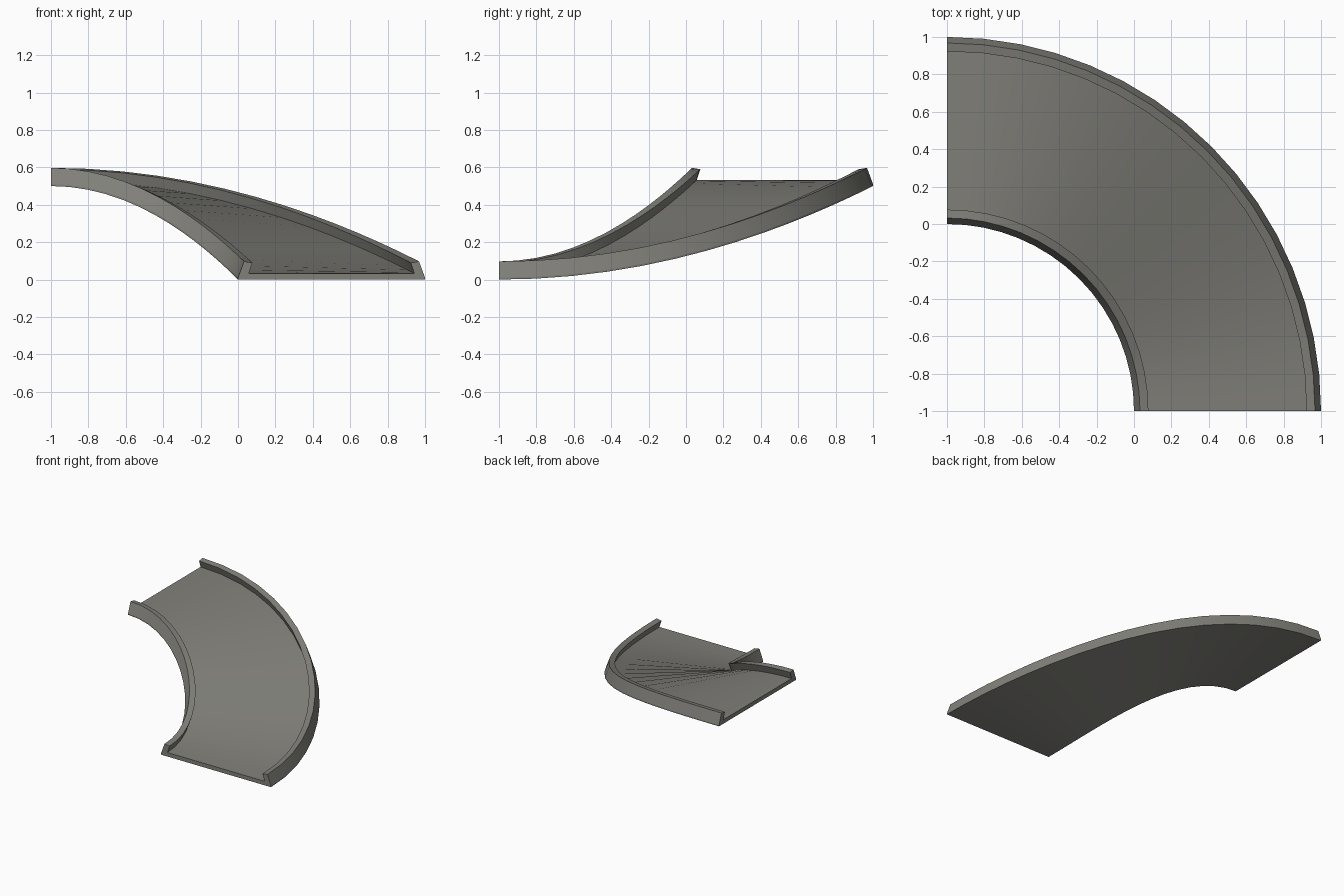
import bpy, bmesh, math

if "Cube" in bpy.data.objects:
    bpy.data.objects.remove(bpy.data.objects["Cube"])

SEGMENTS = 16       # steps around the quarter turn
RISE = 0.5          # climb from the low end to the high end
MID = 1.5           # radius of the track centre line

grey = bpy.data.materials.new("warm_grey")
grey.diffuse_color = (0.22, 0.217, 0.195, 1)
grey.use_nodes = True
grey.node_tree.nodes["Principled BSDF"].inputs["Base Color"].default_value = grey.diffuse_color

# Half cross-section (offset from the centre line, height): base, leaning kerb, floor
half = [(0.5, 0.0), (0.5, 0.01), (0.468, 0.097), (0.423, 0.09), (0.442, 0.033)]
profile = half + [(-u, z) for u, z in reversed(half)]

# Sweep the section around the corner (-1, -1), easing the climb at both ends
bm = bmesh.new()
rings = []
for i in range(SEGMENTS + 1):
    a = math.pi / 2 * i / SEGMENTS
    lift = RISE * math.sin(a) ** 2
    rings.append([bm.verts.new((-1 + (MID + u) * math.cos(a),
                                -1 + (MID + u) * math.sin(a), z + lift))
                  for u, z in profile])
n = len(profile)
for r0, r1 in zip(rings, rings[1:]):
    for j in range(n):
        k = (j + 1) % n
        bm.faces.new((r0[j], r0[k], r1[k], r1[j]))
# End caps
bm.faces.new(rings[0])
bm.faces.new(rings[-1])
bmesh.ops.recalc_face_normals(bm, faces=bm.faces)

mesh = bpy.data.meshes.new("curved_ramp")
bm.to_mesh(mesh)
bm.free()
mesh.materials.append(grey)
ramp = bpy.data.objects.new("curved_ramp", mesh)
bpy.context.collection.objects.link(ramp)

# Smooth along the sweep, crisp at the kerb edges
bpy.context.view_layer.objects.active = ramp
ramp.select_set(True)
bpy.ops.object.shade_smooth_by_angle(angle=math.radians(20))
